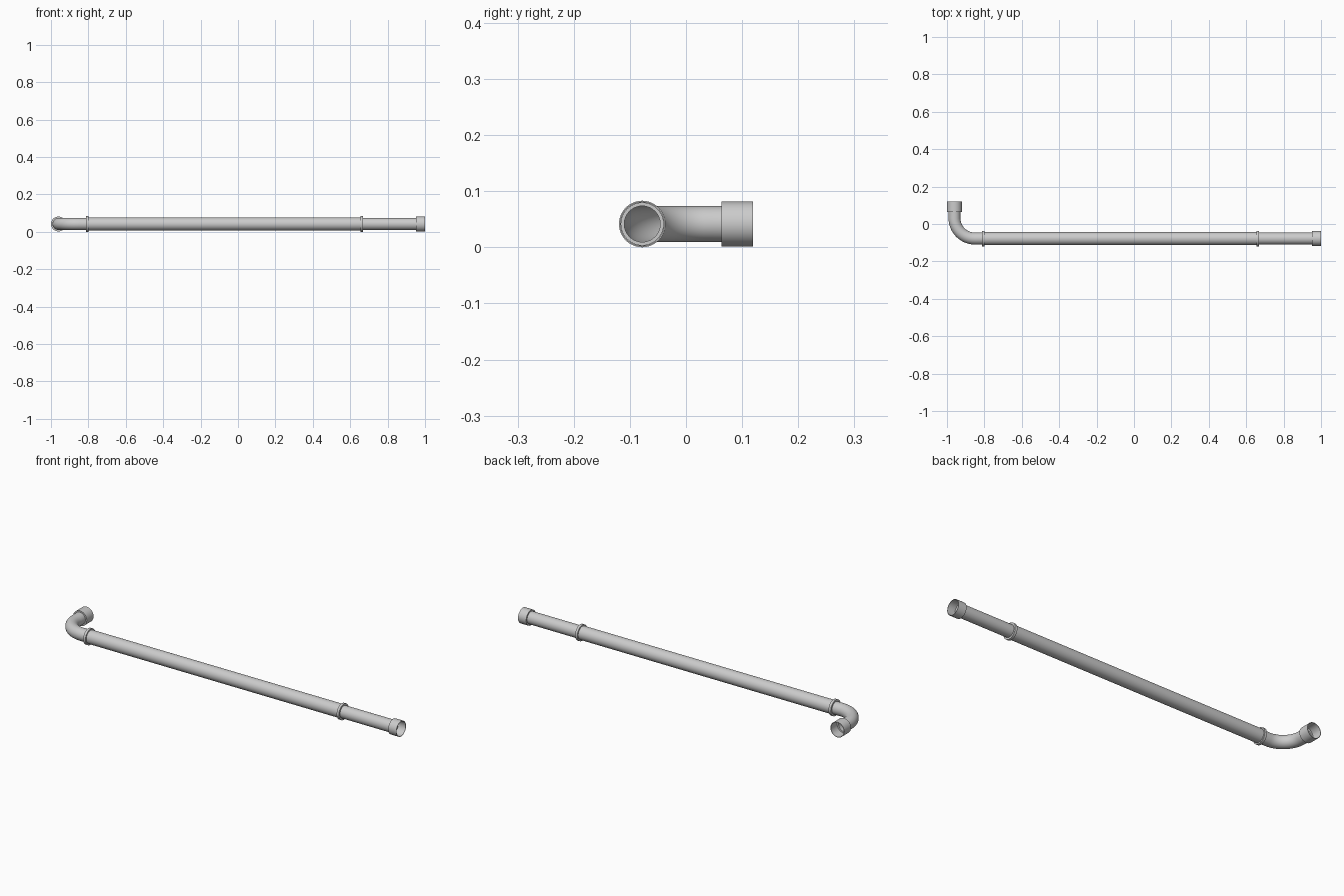
import bpy, bmesh, math
from mathutils import Vector

if "Cube" in bpy.data.objects:
    bpy.data.objects.remove(bpy.data.objects["Cube"])

SEG = 48
Y, Z = -0.078, 0.0415            # axis of the long run
R_PIPE, R_MAIN, R_LIP = 0.032, 0.0347, 0.0415
R_SOCK, R_SOCK_IN = 0.0398, 0.0375
XL, BEND = -0.96, 0.11           # short arm axis, bend radius


def tube(name, stations):
    """Skin circles given as (centre, direction, radius); ends stay open."""
    bm = bmesh.new()
    rings = []
    for c, d, r in stations:
        side = Vector((-d.y, d.x, 0))
        up = Vector((0, 0, 1))
        rings.append([bm.verts.new(c + side * (r * math.cos(a)) + up * (r * math.sin(a)))
                      for a in (2 * math.pi * i / SEG for i in range(SEG))])
    for a, b in zip(rings, rings[1:]):
        for i in range(SEG):
            j = (i + 1) % SEG
            bm.faces.new((a[j], a[i], b[i], b[j]))
    bmesh.ops.recalc_face_normals(bm, faces=bm.faces)
    mesh = bpy.data.meshes.new(name)
    bm.to_mesh(mesh)
    bm.free()
    ob = bpy.data.objects.new(name, mesh)
    bpy.context.collection.objects.link(ob)
    bpy.context.view_layer.objects.active = ob
    ob.select_set(True)
    bpy.ops.object.shade_smooth_by_angle(angle=math.radians(35))
    ob.select_set(False)


def straight(start, d, profile):
    """Profile of (distance, radius) pairs along direction d."""
    return [(start + d * t, d, r) for t, r in profile]


def socket(t0, t1):
    """Widened open end with a step back to the pipe bore."""
    return [(t0, R_PIPE), (t0, R_SOCK), (t1, R_SOCK), (t1, R_SOCK_IN),
            (t0 + 0.004, R_SOCK_IN), (t0 + 0.004, R_PIPE)]


X = Vector((1, 0, 0))
YD = Vector((0, 1, 0))
axis = Vector((0, Y, Z))

# Long sleeve with a raised lip at each end
tube("main_pipe", straight(axis, X, [
    (-0.813, R_PIPE), (-0.813, R_LIP), (-0.800, R_LIP), (-0.800, R_MAIN),
    (0.655, R_MAIN), (0.655, R_LIP), (0.668, R_LIP), (0.668, R_PIPE)]))

# Straight end piece with socket
tube("end_pipe", straight(axis, X, [(0.655, R_PIPE)] + socket(0.953, 1.0)))

# Elbow turning to the back, with socket
elbow = straight(axis, -X, [(0.80, R_PIPE)])
pivot = Vector((XL + BEND, Y + BEND, Z))
N = 16
for i in range(N + 1):
    a = math.pi / 2 * i / N
    c = pivot + Vector((-math.sin(a), -math.cos(a), 0)) * BEND
    elbow.append((c, Vector((-math.cos(a), math.sin(a), 0)), R_PIPE))
elbow += straight(Vector((XL, 0, Z)), YD, socket(0.063, 0.119))
tube("elbow_pipe", elbow)
